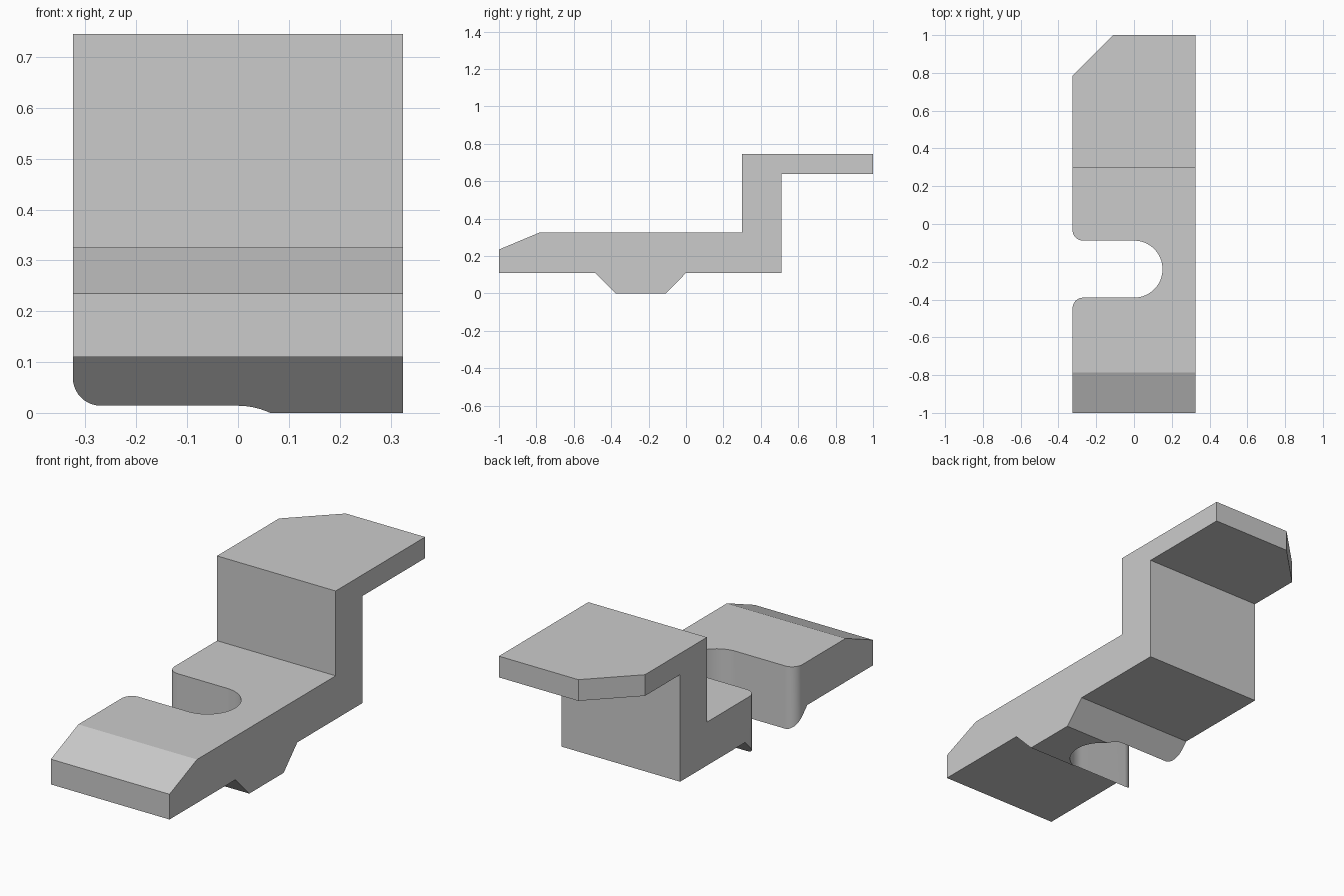
import bpy
import bmesh
from math import cos, sin, radians
from mathutils import Vector

cube = bpy.data.objects.get("Cube")
if cube:
    bpy.data.objects.remove(cube, do_unlink=True)

HALF_W = 0.325
SLOT_Y, SLOT_R, LIP_R = -0.239, 0.151, 0.055


def prism(name, outline, sweep):
    """Solid made by sweeping a closed planar outline along a vector."""
    bm = bmesh.new()
    face = bm.faces.new([bm.verts.new(p) for p in outline])
    swept = bmesh.ops.extrude_face_region(bm, geom=[face], use_keep_orig=True)["geom"]
    bmesh.ops.translate(bm, vec=Vector(sweep),
                        verts=[g for g in swept if isinstance(g, bmesh.types.BMVert)])
    bmesh.ops.recalc_face_normals(bm, faces=bm.faces)
    mesh = bpy.data.meshes.new(name)
    bm.to_mesh(mesh)
    bm.free()
    obj = bpy.data.objects.new(name, mesh)
    bpy.context.collection.objects.link(obj)
    return obj


def arc(cx, cy, r, start, end, steps):
    angles = [radians(start + (end - start) * i / steps) for i in range(steps + 1)]
    return [(cx + r * cos(a), cy + r * sin(a)) for a in angles]


def cut(target, outline):
    """Cut a vertical through-hole of the given plan outline."""
    cutter = prism("cutter", [(x, y, -0.5) for x, y in outline], (0, 0, 2))
    cutter.hide_render = True
    mod = target.modifiers.new("cut", "BOOLEAN")
    mod.operation, mod.solver, mod.object = "DIFFERENCE", "EXACT", cutter
    bpy.context.view_layer.objects.active = target
    bpy.ops.object.modifier_apply(modifier=mod.name)
    bpy.data.objects.remove(cutter, do_unlink=True)


# Stepped clamp body: side profile (y, z) swept across the width
profile = [(-1, 0.11), (-1, 0.235), (-0.785, 0.325), (0.3, 0.325),
           (0.3, 0.745), (1, 0.745), (1, 0.64), (0.51, 0.64), (0.51, 0.11),
           (0, 0.11), (-0.107, 0), (-0.376, 0), (-0.485, 0.11)]
body = prism("clamp_bracket", [(-HALF_W, y, z) for y, z in profile], (2 * HALF_W, 0, 0))

# Open bolt slot with a round end and rounded mouth corners
lip_x, lip_y = -HALF_W + LIP_R, SLOT_R + LIP_R
slot = (arc(lip_x, SLOT_Y + lip_y, LIP_R, 180, 270, 10)
        + arc(0, SLOT_Y, SLOT_R, 90, -90, 32)
        + arc(lip_x, SLOT_Y - lip_y, LIP_R, 90, 180, 10)
        + [(-0.6, SLOT_Y - lip_y), (-0.6, SLOT_Y + lip_y)])
cut(body, slot)

# Clipped corner of the upper plate
cut(body, [(-HALF_W - 0.2, 0.585), (-0.11 + 0.2, 1.2), (-HALF_W - 0.2, 1.2)])

# Plain grey finish
grey = bpy.data.materials.new("plain_grey")
grey.use_nodes = True
colour = (0.6, 0.6, 0.6, 1)
grey.diffuse_color = colour
grey.node_tree.nodes["Principled BSDF"].inputs["Base Color"].default_value = colour
body.data.materials.clear()
body.data.materials.append(grey)

# Smooth the curved walls, keep every bend crisp
bpy.ops.object.select_all(action="DESELECT")
body.select_set(True)
bpy.context.view_layer.objects.active = body
bpy.ops.object.shade_smooth_by_angle(angle=radians(20))
